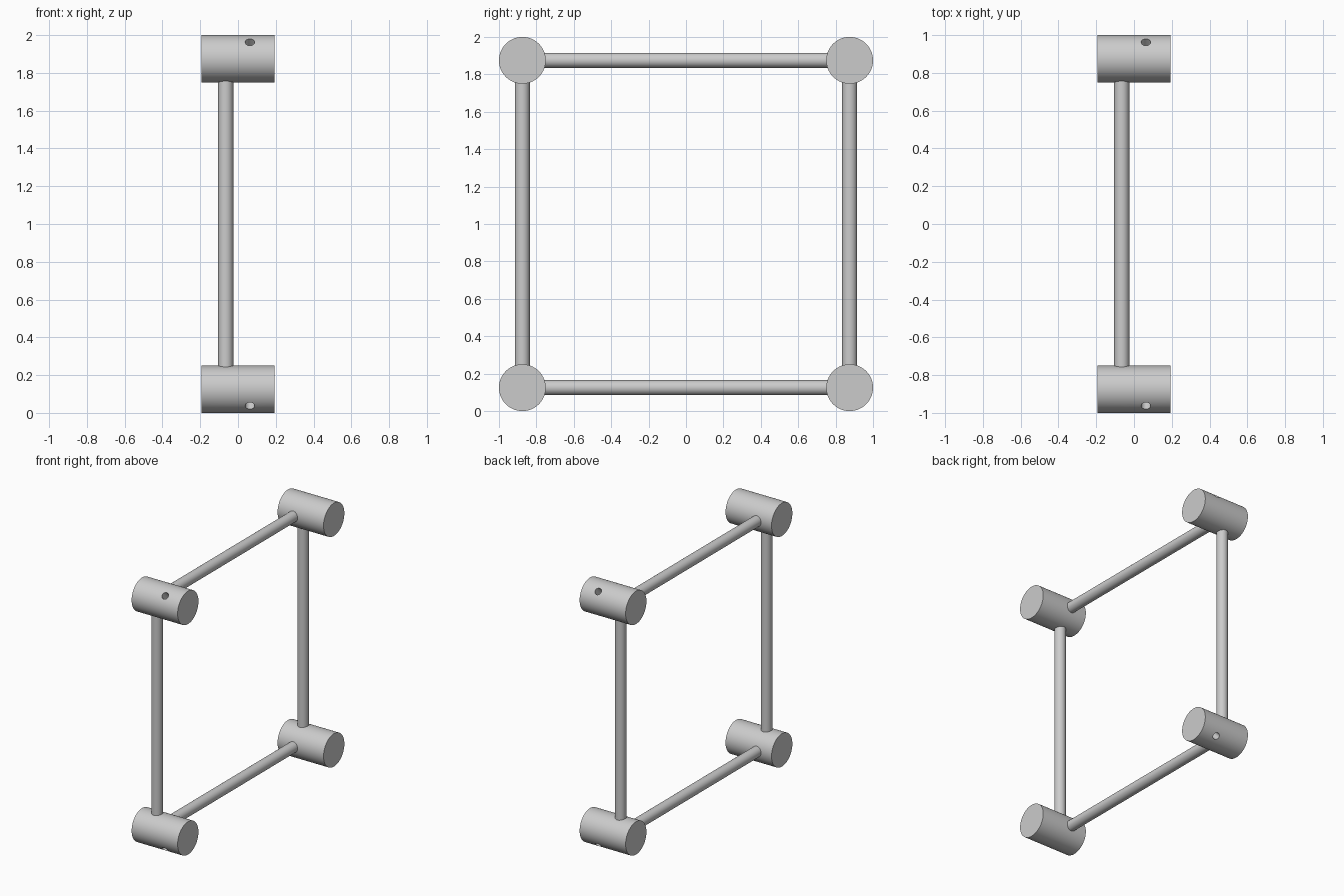
import bpy
import math
from mathutils import Vector

if "Cube" in bpy.data.objects:
    bpy.data.objects.remove(bpy.data.objects["Cube"])

HUB_R, HUB_HALF = 0.125, 0.193   # corner cylinders, axis along x
ROD_R, ROD_X = 0.04, -0.065      # connecting rods
HOLE_R, HOLE_X = 0.025, 0.063    # diagonal holes
C, MID = 0.875, 1.0              # hub offset from the frame centre, centre height

grey = bpy.data.materials.new("light_grey")
grey.diffuse_color = (0.6, 0.6, 0.6, 1)
grey.use_nodes = True
grey.node_tree.nodes["Principled BSDF"].inputs["Base Color"].default_value = grey.diffuse_color


def cylinder(name, start, end, radius, sides=64):
    start, end = Vector(start), Vector(end)
    axis = end - start
    bpy.ops.mesh.primitive_cylinder_add(
        vertices=sides, radius=radius, depth=axis.length,
        location=(start + end) / 2,
        rotation=axis.to_track_quat('Z', 'Y').to_euler())
    obj = bpy.context.object
    obj.name = name
    obj.data.materials.append(grey)
    return obj


def smooth(obj):
    bpy.ops.object.select_all(action='DESELECT')
    obj.select_set(True)
    bpy.context.view_layer.objects.active = obj
    bpy.ops.object.shade_smooth_by_angle(angle=math.radians(30))


# Corner hubs, each with a deep blind hole drilled from the outer diagonal
for sy, side in ((-1, "front"), (1, "back")):
    for sz, level in ((-1, "lower"), (1, "upper")):
        centre = Vector((0, sy * C, MID + sz * C))
        hub = cylinder(f"{level}_{side}_hub", centre - Vector((HUB_HALF, 0, 0)),
                       centre + Vector((HUB_HALF, 0, 0)), HUB_R, 96)
        out = Vector((0, sy, sz)).normalized()
        base = centre + Vector((HOLE_X, 0, 0))
        cutter = cylinder("hole_cutter", base - out * 0.121, base + out * 0.2, HOLE_R, 32)
        cutter.hide_render = True
        mod = hub.modifiers.new("hole", 'BOOLEAN')
        mod.operation = 'DIFFERENCE'
        mod.solver = 'EXACT'
        mod.object = cutter
        bpy.context.view_layer.objects.active = hub
        bpy.ops.object.modifier_apply(modifier=mod.name)
        bpy.data.objects.remove(cutter)
        smooth(hub)

# Rods reach just into the hub surfaces
reach = C - HUB_R + 0.008
for s, side, level in ((-1, "front", "lower"), (1, "back", "upper")):
    smooth(cylinder(f"{side}_upright_rod", (ROD_X, s * C, MID - reach),
                    (ROD_X, s * C, MID + reach), ROD_R))
    smooth(cylinder(f"{level}_cross_rod", (ROD_X, -reach, MID + s * C),
                    (ROD_X, reach, MID + s * C), ROD_R))
